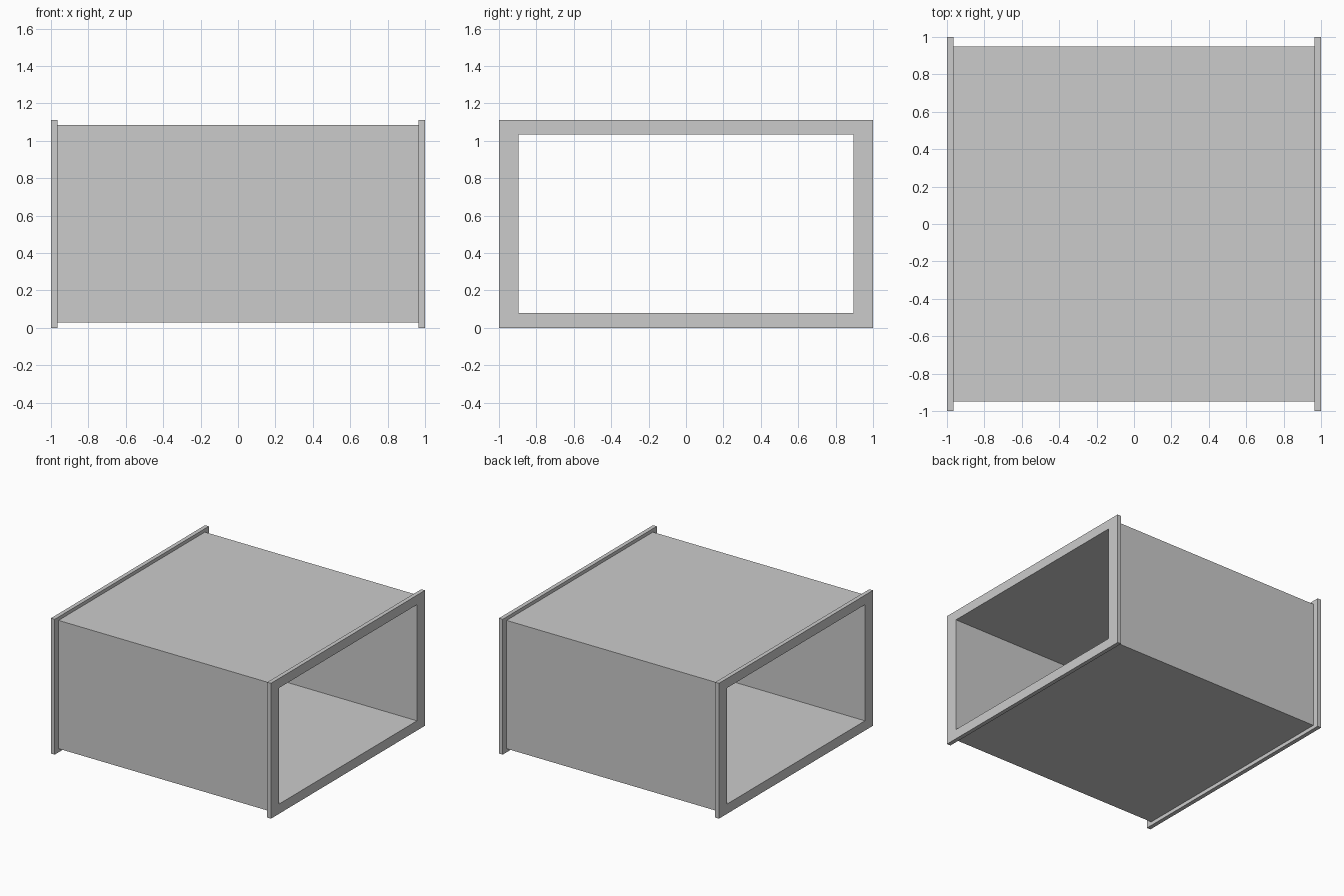
import bpy
import bmesh

if "Cube" in bpy.data.objects:
    bpy.data.objects.remove(bpy.data.objects["Cube"])

# Inner opening shared by every part: half width, bottom, top
OPENING = (0.895, 0.08, 1.034)


def rect(x, half_width, bottom, top):
    return [(x, -half_width, bottom), (x, half_width, bottom),
            (x, half_width, top), (x, -half_width, top)]


def tube(name, x0, x1, outer):
    """Rectangular tube along x with a flush through-opening."""
    bm = bmesh.new()
    # Four corner loops going round the wall section
    loops = [[bm.verts.new(p) for p in rect(x, *size)]
             for x, size in ((x0, outer), (x1, outer), (x1, OPENING), (x0, OPENING))]
    for a, b in zip(loops, loops[1:] + loops[:1]):
        for i in range(4):
            j = (i + 1) % 4
            bm.faces.new((a[i], a[j], b[j], b[i]))
    bmesh.ops.recalc_face_normals(bm, faces=bm.faces)
    mesh = bpy.data.meshes.new(name)
    bm.to_mesh(mesh)
    bm.free()
    obj = bpy.data.objects.new(name, mesh)
    bpy.context.collection.objects.link(obj)
    return obj


# Main duct body
tube("duct_body", -0.966, 0.966, (0.95, 0.03, 1.084))

# End flanges
FLANGE = (1.0, 0.0, 1.112)
tube("left_flange", -1.0, -0.966, FLANGE)
tube("right_flange", 0.966, 1.0, FLANGE)
